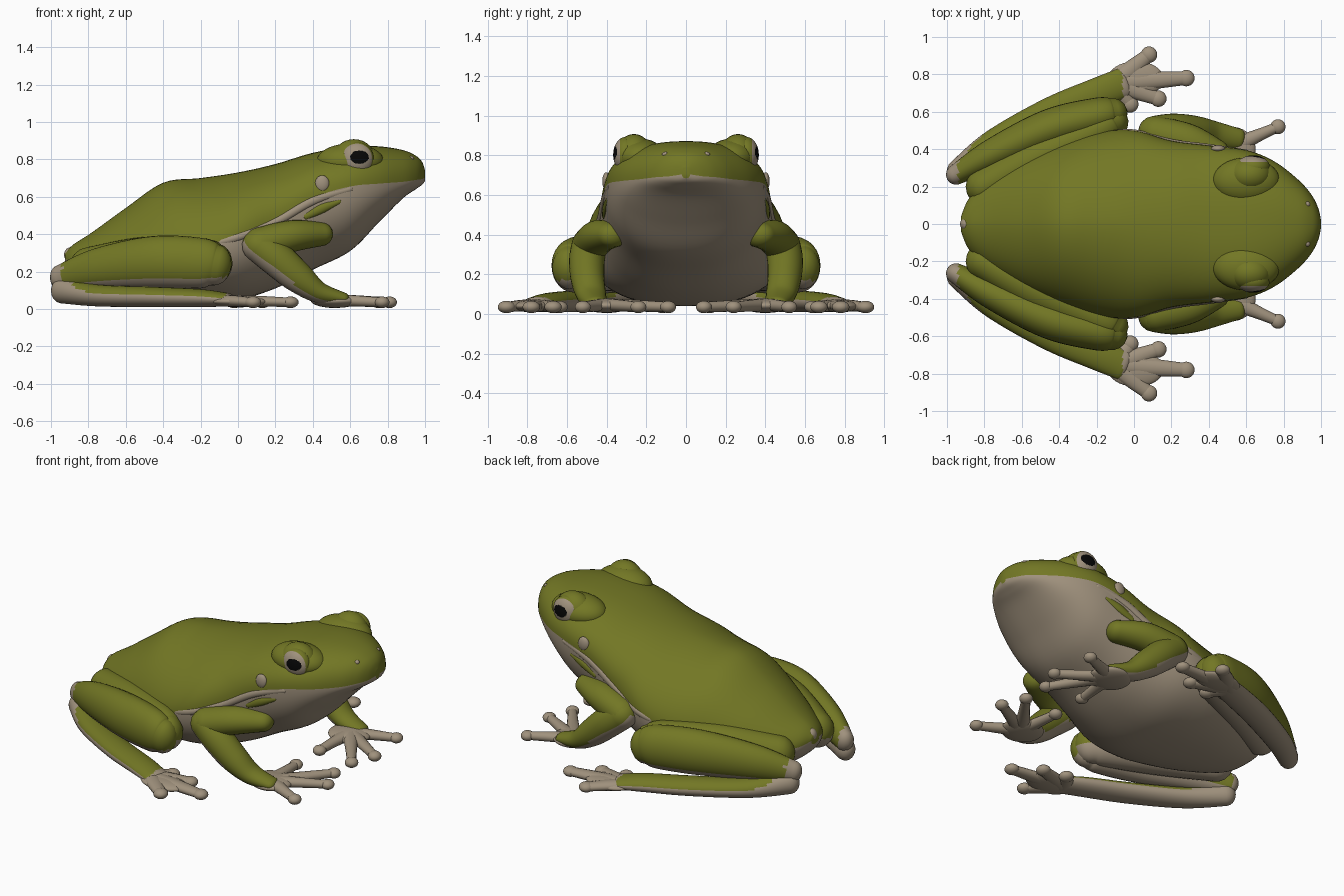
import bpy, bmesh, math
from mathutils import Vector, Matrix

if "Cube" in bpy.data.objects:
    bpy.data.objects.remove(bpy.data.objects["Cube"])


def material(name, rgb):
    m = bpy.data.materials.new(name)
    m.diffuse_color = (*rgb, 1)
    m.use_nodes = True
    m.node_tree.nodes["Principled BSDF"].inputs["Base Color"].default_value = m.diffuse_color
    return m


GREEN, BEIGE, BLACK = 0, 1, 2
MATS = [material("leaf green", (0.17, 0.185, 0.018)),
        material("pale beige", (0.35, 0.285, 0.205)),
        material("pupil black", (0.002, 0.002, 0.002))]


def finish(bm, name, rule, mirror=True):
    """Turn a bmesh into a smooth object; rule(centre, normal) picks the colour."""
    bmesh.ops.recalc_face_normals(bm, faces=bm.faces)
    bm.normal_update()
    for f in bm.faces:
        f.smooth = True
        f.material_index = rule(f.calc_center_median(), f.normal)
    me = bpy.data.meshes.new(name)
    bm.to_mesh(me)
    bm.free()
    for m in MATS:
        me.materials.append(m)
    ob = bpy.data.objects.new(name, me)
    bpy.context.collection.objects.link(ob)
    if mirror:
        mod = ob.modifiers.new("mirror", 'MIRROR')
        mod.use_axis = (False, True, False)
        mod.use_mirror_merge = False
    return ob


def spline(rows, steps):
    """Catmull-Rom interpolation through rows of equal length."""
    r = [Vector(p) for p in rows]
    r = [r[0]] + r + [r[-1]]
    out = []
    for i in range(1, len(r) - 2):
        a, b, c, d = r[i - 1:i + 3]
        for k in range(steps):
            t = k / steps
            out.append(0.5 * (2 * b + (c - a) * t + (2 * a - 5 * b + 4 * c - d) * t * t
                              + (3 * b - a - 3 * c + d) * t ** 3))
    return out + [r[-2]]


def skin(bm, rings):
    """Bridge rings of points and close both ends."""
    vs = [[bm.verts.new(p) for p in ring] for ring in rings]
    n = len(vs[0])
    for a, b in zip(vs, vs[1:]):
        for i in range(n):
            j = (i + 1) % n
            bm.faces.new((a[i], a[j], b[j], b[i]))
    bm.faces.new(vs[0])
    bm.faces.new(vs[-1])


def tube(bm, pts, steps=8, seg=28):
    """Round-ended limb through (x, y, z, side radius, vertical radius)."""
    s = spline(pts, steps)
    pos = [Vector(p[:3]) for p in s]
    n = len(s)
    st = []
    for i in range(n):
        t = (pos[min(i + 1, n - 1)] - pos[max(i - 1, 0)]).normalized()
        st.append((pos[i], t, s[i][3], s[i][4]))
    caps = [math.radians(a) for a in (8, 30, 52, 72)]

    def cap(e, sign):
        p, t, rh, rv = e
        return [(p + sign * t * min(rh, rv) * math.cos(a), t, rh * math.sin(a), rv * math.sin(a))
                for a in caps]
    st = cap(st[0], -1) + st + cap(st[-1], 1)[::-1]
    rings = []
    for p, t, rh, rv in st:
        side = t.cross(Vector((0, 0, 1))).normalized()
        up = side.cross(t)
        rings.append([p + side * rh * math.cos(2 * math.pi * k / seg)
                      + up * rv * math.sin(2 * math.pi * k / seg) for k in range(seg)])
    skin(bm, rings)


def ball(bm, c, size, u=32, v=20):
    """Ellipsoid with its poles along y."""
    bmesh.ops.create_uvsphere(bm, u_segments=u, v_segments=v, radius=1,
                              matrix=Matrix.Translation(c) @ Matrix.Diagonal((*size, 1))
                              @ Matrix.Rotation(math.pi / 2, 4, 'X'))


def always(colour):
    return lambda c, n: colour


# Body and head: x, half width, colour line height, top, bottom
stations = [(-.925, .04, .27, .30, .24), (-.88, .14, .25, .345, .17), (-.78, .23, .26, .41, .10),
            (-.6, .34, .28, .54, .06), (-.4, .43, .29, .675, .045), (-.2, .49, .32, .70, .04),
            (0, .50, .395, .73, .05), (.2, .445, .485, .775, .11), (.4, .42, .595, .835, .21),
            (.6, .395, .655, .868, .31), (.75, .335, .67, .87, .46), (.88, .235, .68, .85, .59),
            (.95, .155, .69, .82, .64), (.985, .085, .695, .785, .665), (1.0, .02, .705, .74, .685)]
rows = spline(stations, 6)
SEG = 64
rings = []
for x, w, line, top, bot in rows:
    ring = []
    for k in range(SEG):
        a = 2 * math.pi * k / SEG
        ca, sa = math.cos(a), math.sin(a)
        h = top - line if sa > 0 else line - bot
        head = min(max((x + .1) / .5, 0), 1)
        e = 2 / (1.8 + .5 * head) if sa > 0 else 2 / 2.3
        ring.append((x, math.copysign(w * abs(ca) ** e, ca), line + math.copysign(h * abs(sa) ** e, sa)))
    rings.append(ring)


def body_colour(c, n):
    a, b = next(((p, q) for p, q in zip(rows, rows[1:]) if p[0] <= c.x <= q[0]), (rows[-2], rows[-1]))
    return GREEN if c.z > (a[2] + b[2]) / 2 else BEIGE


bm = bmesh.new()
skin(bm, rings)
finish(bm, "body", body_colour, mirror=False)

# Pale fold along the flank and the green patch beneath it
bm = bmesh.new()
tube(bm, [(-.15, .475, .345, .02, .022), (0, .484, .385, .022, .024), (.2, .434, .465, .02, .024),
          (.4, .41, .578, .018, .024), (.6, .383, .642, .015, .018)], 8, 14)
finish(bm, "flank_fold", always(BEIGE))
bm = bmesh.new()
tube(bm, [(.36, .408, .495, .015, .02), (.45, .402, .54, .018, .027), (.54, .39, .575, .015, .015)], 8, 14)
finish(bm, "shoulder_patch", always(GREEN))

# Vent at the rear
bm = bmesh.new()
ball(bm, (-.895, 0, .29), (.035, .035, .04))
finish(bm, "vent", always(BEIGE), mirror=False)

# Eyes: green brow and lid bulge, beige ball with green rim, horizontal pupil
bm = bmesh.new()
ball(bm, (.62, .262, .80), (.115, .092, .108))
ball(bm, (.60, .23, .79), (.18, .125, .095))
finish(bm, "eyelid", always(GREEN))


def eye_colour(c, n):
    if c.y > .3 and ((c.x - .65) / .05) ** 2 + ((c.z - .812) / .036) ** 2 < 1:
        return BLACK
    return BEIGE if math.hypot(c.x - .636, c.z - .803) < .082 else GREEN


bm = bmesh.new()
ball(bm, (.636, .305, .803), (.09, .062, .09), 64, 64)
finish(bm, "eye", eye_colour)

# Ear drums and nostrils
bm = bmesh.new()
ball(bm, (.45, .402, .67), (.038, .02, .045))
finish(bm, "ear_drum", always(BEIGE))
bm = bmesh.new()
ball(bm, (.925, .105, .805), (.016, .016, .014), 16, 10)
finish(bm, "nostril", always(BEIGE))

# Front legs
bm = bmesh.new()
tube(bm, [(.44, .37, .40, .08, .065), (.29, .44, .39, .095, .085), (.12, .485, .345, .092, .092)])
finish(bm, "upper_arm", always(GREEN))
bm = bmesh.new()
tube(bm, [(.11, .49, .34, .088, .09), (.21, .50, .265, .09, .094), (.32, .495, .17, .084, .084),
          (.43, .475, .09, .074, .058), (.56, .455, .056, .055, .034)])
back = Vector((-.7, 0, -.7))
finish(bm, "forearm", lambda c, n: BEIGE if n.dot(back) > .45 else GREEN)


def digits(bm, root, tips, r, pad):
    """Tapering digits with flat round pads at their tips."""
    for x, y in tips:
        mx, my = (root[0] + x) / 2, (root[1] + y) / 2
        tube(bm, [(*root, .055, .032), (mx, my, .042, r, .03), (x, y, .036, r * .75, .025)], 5, 14)
        ball(bm, (x, y, .036), (pad, pad, .031), 20, 12)


# Hands
bm = bmesh.new()
ball(bm, (.52, .40, .043), (.13, .12, .037))
digits(bm, (.52, .41, .048), [(.77, .52), (.81, .24), (.75, .09), (.50, .12)], .036, .04)
finish(bm, "hand", always(BEIGE))

# Hind legs
bm = bmesh.new()
tube(bm, [(-.80, .20, .22, .10, .11), (-.5, .36, .25, .12, .135), (-.2, .50, .25, .11, .13),
          (-.12, .545, .24, .09, .11)])
finish(bm, "thigh", lambda c, n: BEIGE if n.z < -.2 else GREEN)
bm = bmesh.new()
tube(bm, [(-.95, .265, .165, .055, .07), (-.75, .375, .215, .085, .11), (-.45, .51, .25, .105, .14),
          (-.2, .575, .245, .10, .135), (-.12, .59, .235, .085, .11)])
finish(bm, "shank", lambda c, n: BEIGE if c.x < -.94 or n.z < -.55 else GREEN)
bm = bmesh.new()
tube(bm, [(-.94, .285, .10, .06, .07), (-.75, .43, .072, .075, .058), (-.45, .59, .064, .085, .054),
          (-.2, .695, .058, .085, .048), (-.06, .755, .05, .08, .036)])
finish(bm, "lower_hind_leg", lambda c, n: GREEN if n.z > .4 and -.88 < c.x < -.06 else BEIGE)

# Hind feet with webbing between the toes
bm = bmesh.new()
ball(bm, (.01, .775, .04), (.15, .095, .031))
digits(bm, (-.10, .755, .045), [(.08, .905), (.28, .78), (.13, .67), (-.02, .64)], .048, .044)
finish(bm, "hind_foot", always(BEIGE))
